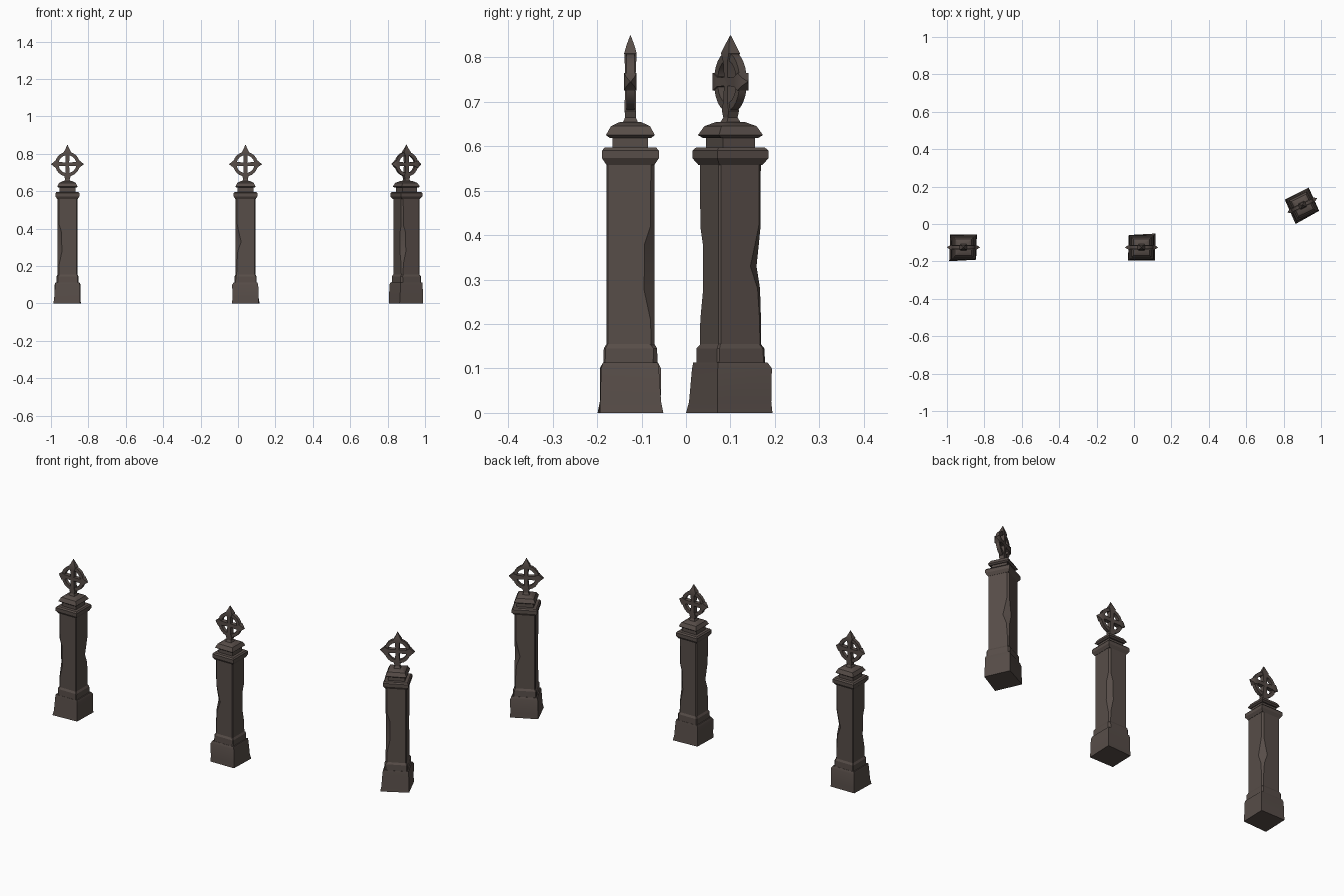
import bpy, bmesh, math
from mathutils import Matrix, Vector

if "Cube" in bpy.data.objects:
    bpy.data.objects.remove(bpy.data.objects["Cube"])

stone = bpy.data.materials.new("dark_brown_stone")
stone.diffuse_color = (0.095, 0.074, 0.065, 1)
stone.use_nodes = True
stone.node_tree.nodes["Principled BSDF"].inputs["Base Color"].default_value = stone.diffuse_color
SIGNS = [(-1, -1), (1, -1), (1, 1), (-1, 1)]


def finish(bm, name, place):
    bmesh.ops.recalc_face_normals(bm, faces=bm.faces)
    me = bpy.data.meshes.new(name)
    bm.to_mesh(me)
    bm.free()
    me.materials.append(stone)
    ob = bpy.data.objects.new(name, me)
    bpy.context.collection.objects.link(ob)
    ob.matrix_world = place
    bpy.ops.object.select_all(action='DESELECT')
    ob.select_set(True)
    bpy.context.view_layer.objects.active = ob
    bpy.ops.object.shade_smooth_by_angle(angle=math.radians(28))


def loft(bm, rings):
    loops = [[bm.verts.new(p) for p in r] for r in rings]
    n = len(loops[0])
    for a, b in zip(loops, loops[1:]):
        for i in range(n):
            bm.faces.new((a[i], a[(i + 1) % n], b[(i + 1) % n], b[i]))
    bm.faces.new(loops[0])
    bm.faces.new(loops[-1])


def rect(hx, hy, z, push=(0, 0, 0, 0)):
    # rectangle whose corners can be pushed outward
    return [(sx * (hx + d), sy * (hy + d), z) for (sx, sy), d in zip(SIGNS, push)]


def octa(hx, hy, z, ch):
    # rectangle with a chamfer of its own at each corner
    pts = []
    for (sx, sy), c in zip(SIGNS, ch):
        pair = [(sx * hx, sy * (hy - c), z), (sx * (hx - c), sy * hy, z)]
        pts += pair if sx * sy > 0 else pair[::-1]
    return pts


def part(name, rings, place):
    bm = bmesh.new()
    loft(bm, rings)
    finish(bm, name, place)


def cross(place):
    bm = bmesh.new()
    zc = 0.745
    # flat ring
    n, sect = 24, [(0.048, -0.009), (0.066, -0.009), (0.066, 0.009), (0.048, 0.009)]
    loops = []
    for i in range(n):
        a = 2 * math.pi * i / n
        loops.append([bm.verts.new((r * math.cos(a), y, zc + r * math.sin(a))) for r, y in sect])
    for i in range(n):
        p, q = loops[i], loops[(i + 1) % n]
        for j in range(4):
            k = (j + 1) % 4
            bm.faces.new((p[j], p[k], q[k], q[j]))
    # arms with pointed ends, and the stem
    for ang, tip in ((0, 0.104), (90, 0.088), (-90, 0.088), (180, None)):
        m = Matrix.Translation((0, 0, zc)) @ Matrix.Rotation(math.radians(ang), 4, 'Y')
        prof = [(0.009, 0.011, 0), (0.011, 0.013, 0.045)]
        if tip:
            prof += [(0.020, 0.014, 0.064), (0.010, 0.009, 0.064 + (tip - 0.064) * 0.45),
                     (0.0008, 0.0008, tip)]
        else:
            prof += [(0.017, 0.013, 0.066), (0.012, 0.012, 0.08), (0.02, 0.02, 0.098)]
        loft(bm, [[m @ Vector(p) for p in rect(*s)] for s in prof])
    finish(bm, "ringed_cross", place)


def pillar(x, y, deg):
    place = Matrix.Translation((x, y, 0)) @ Matrix.Rotation(math.radians(deg), 4, 'Z')
    # plinth with one broken-out foot corner
    part("base_block", [rect(0.068, 0.066, 0.0, (0.008, 0, 0.004, 0.003)),
                        rect(0.067, 0.065, 0.025, (0.004, 0, 0.003, 0.003)),
                        rect(0.066, 0.064, 0.10, (0, 0, 0.005, 0.002)),
                        rect(0.064, 0.062, 0.113)], place)
    part("base_step", [octa(0.059, 0.061, 0.11, (0.010, 0.004, 0.006, 0.004)),
                       octa(0.059, 0.060, 0.145, (0.008, 0.004, 0.008, 0.004)),
                       octa(0.053, 0.054, 0.155, (0.010, 0.003, 0.008, 0.003))], place)
    # shaft with chipped opposite corners
    chips = [(0.15, 0.007, 0.006), (0.21, 0.009, 0.007), (0.28, 0.024, 0.012),
             (0.33, 0.022, 0.030), (0.38, 0.022, 0.018), (0.42, 0.009, 0.009), (0.57, 0.008, 0.008)]
    part("shaft", [octa(0.053, 0.054, z, (a, 0.004, b, 0.004)) for z, a, b in chips], place)
    part("capital", [rect(0.054, 0.054, 0.558), rect(0.064, 0.064, 0.573),
                     rect(0.064, 0.064, 0.590), rect(0.058, 0.058, 0.597)], place)
    part("neck", [rect(0.043, 0.040, 0.590), rect(0.043, 0.040, 0.625)], place)
    part("upper_cap", [rect(0.047, 0.047, 0.619), rect(0.054, 0.055, 0.625),
                       rect(0.044, 0.044, 0.645), rect(0.026, 0.025, 0.654)], place)
    cross(place)


pillar(-0.912, -0.125, 0)
pillar(0.040, -0.125, 180)
pillar(0.900, 0.100, 26)
